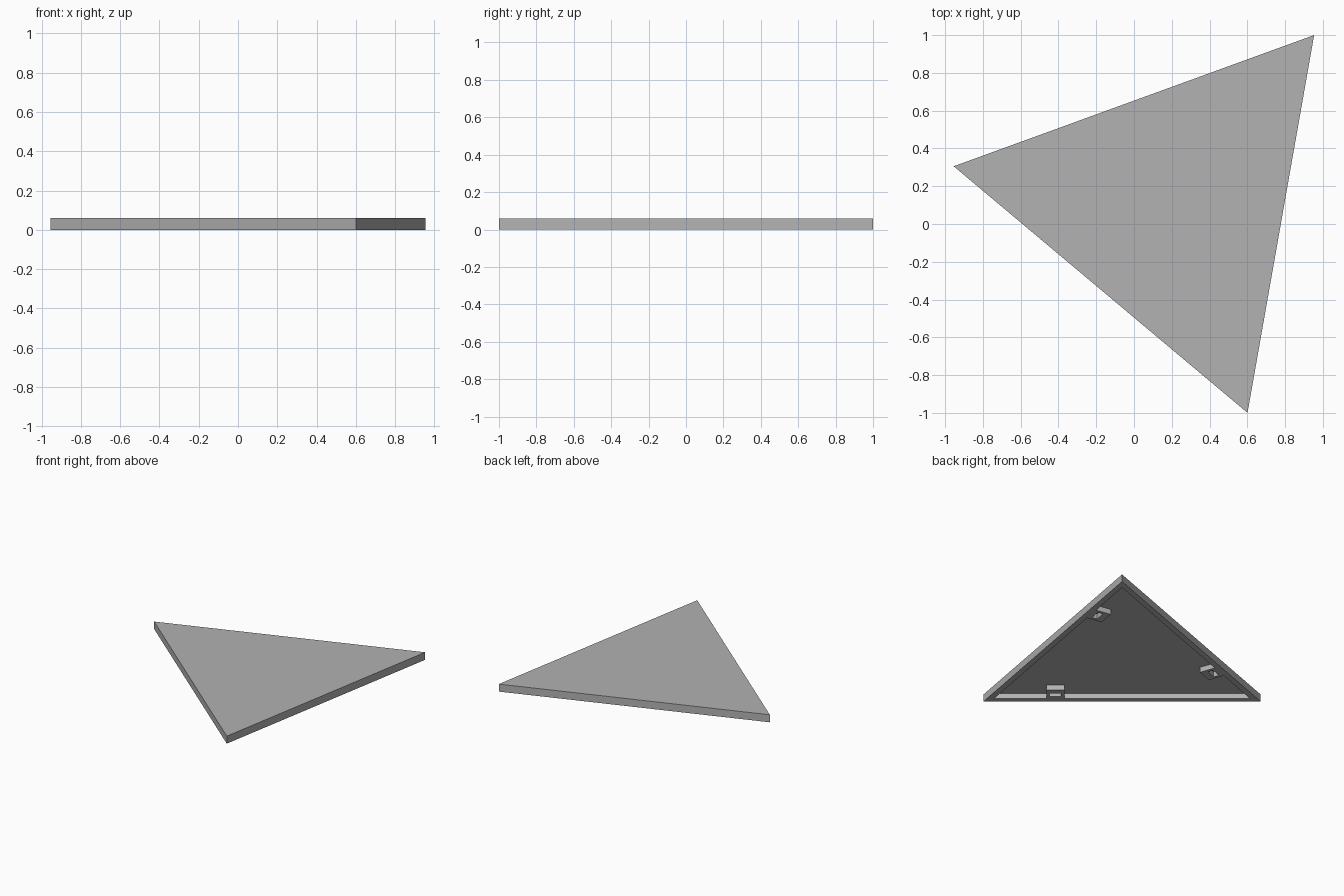
import bpy
import bmesh
from math import radians, cos, sin, pi
from mathutils import Matrix, Vector

cube = bpy.data.objects.get("Cube")
if cube:
    bpy.data.objects.remove(cube, do_unlink=True)

RADIUS = 1.1725          # corner distance from the triangle's middle
WALL = 0.045
HEIGHT = 0.06
CEILING = 0.042          # underside of the top plate
MIDDLE = Vector((0.2, 0.102, 0))
CORNERS = [radians(a) for a in (50, 170, 290)]

grey = bpy.data.materials.new("grey plastic")
grey.use_nodes = True
colour = (0.445, 0.445, 0.445, 1)
grey.diffuse_color = colour
grey.node_tree.nodes["Principled BSDF"].inputs["Base Color"].default_value = colour


def recessed_prism(name, outer, inner, recess, top, matrix):
    """Prism with a pocket of the inner outline cut up into its underside."""
    bm = bmesh.new()

    def loop(points, z):
        return [bm.verts.new((x, y, z)) for x, y in points]

    def bridge(a, b):
        n = len(a)
        for i in range(n):
            j = (i + 1) % n
            bm.faces.new((a[i], a[j], b[j], b[i]))

    lid, rim = loop(outer, top), loop(outer, 0)
    lip, pocket = loop(inner, 0), loop(inner, recess)
    for a, b in ((lid, rim), (rim, lip), (lip, pocket)):
        bridge(a, b)
    bm.faces.new(lid)
    bm.faces.new(pocket)
    bmesh.ops.recalc_face_normals(bm, faces=bm.faces)
    mesh = bpy.data.meshes.new(name)
    bm.to_mesh(mesh)
    bm.free()
    mesh.materials.append(grey)
    obj = bpy.data.objects.new(name, mesh)
    obj.matrix_world = matrix
    bpy.context.collection.objects.link(obj)
    return obj


def triangle(r):
    return [(r * cos(a), r * sin(a)) for a in CORNERS]


def rectangle(x0, x1, half):
    return [(x0, -half), (x1, -half), (x1, half), (x0, half)]


# Hollow triangular tile
recessed_prism("triangle_shell", triangle(RADIUS), triangle(RADIUS - 2 * WALL),
               CEILING, HEIGHT, Matrix.Translation(MIDDLE))

# One slotted clip inside each wall, a quarter of the way along the edge
wall_distance = RADIUS / 2
edge_offset = 0.49
for i, corner in enumerate(CORNERS):
    # local x points out through the wall that follows this corner
    place = (Matrix.Translation(MIDDLE) @ Matrix.Rotation(corner + pi / 3, 4, "Z")
             @ Matrix.Translation((wall_distance, edge_offset, 0)))
    recessed_prism(f"clip_{i + 1}", rectangle(-0.17, -WALL, 0.066),
                   rectangle(-0.117, -0.073, 0.042), CEILING, CEILING + 0.004, place)
